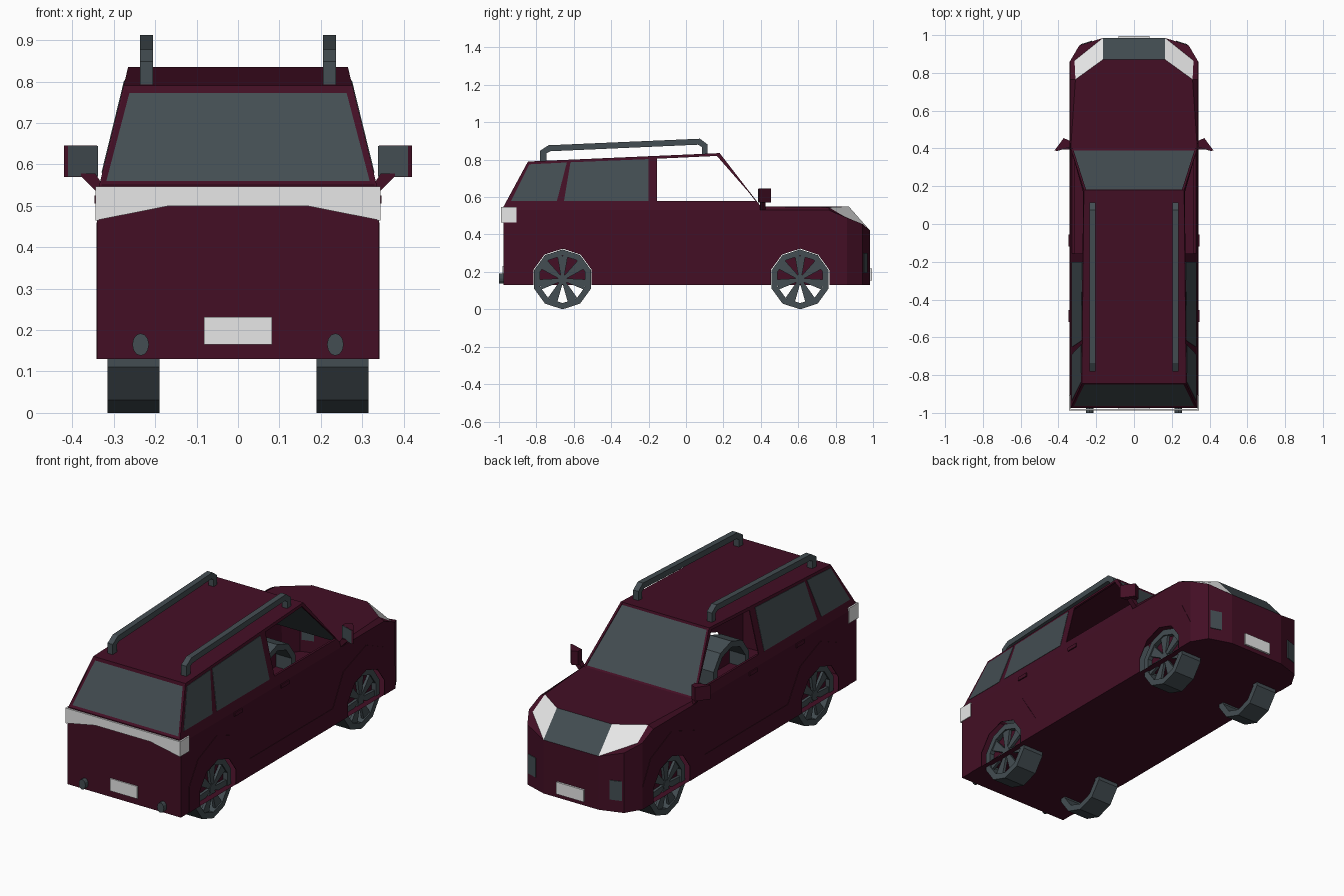
import bpy, bmesh, math
from mathutils import Vector

if "Cube" in bpy.data.objects:
    bpy.data.objects.remove(bpy.data.objects["Cube"])


def material(name, rgb):
    m = bpy.data.materials.new(name)
    m.diffuse_color = (*rgb, 1)
    m.use_nodes = True
    m.node_tree.nodes["Principled BSDF"].inputs["Base Color"].default_value = m.diffuse_color
    return m


MAROON = material("maroon paint", (0.056, 0.0046, 0.018))
GREY = material("dark slate", (0.056, 0.074, 0.084))
WHITE = material("white", (0.8, 0.8, 0.8))


def finish(name, bm, mats, mirror=False):
    bmesh.ops.recalc_face_normals(bm, faces=bm.faces)
    me = bpy.data.meshes.new(name)
    bm.to_mesh(me)
    bm.free()
    for m in mats:
        me.materials.append(m)
    ob = bpy.data.objects.new(name, me)
    bpy.context.collection.objects.link(ob)
    if mirror:
        ob.modifiers.new("mirror", 'MIRROR').merge_threshold = 0.0005
    return ob


def add_prism(bm, pts, off):
    a = [bm.verts.new(p) for p in pts]
    b = [bm.verts.new(Vector(p) + Vector(off)) for p in pts]
    n = len(a)
    bm.faces.new(a)
    bm.faces.new(b[::-1])
    for i in range(n):
        bm.faces.new((a[i], b[i], b[(i + 1) % n], a[(i + 1) % n]))


def prism(name, pts, off, mat, mirror=True):
    bm = bmesh.new()
    add_prism(bm, pts, off)
    return finish(name, bm, [mat], mirror)


def box(name, lo, hi, mat, mirror=True):
    pts = [(lo[0], lo[1], lo[2]), (hi[0], lo[1], lo[2]),
           (hi[0], hi[1], lo[2]), (lo[0], hi[1], lo[2])]
    return prism(name, pts, (0, 0, hi[2] - lo[2]), mat, mirror)


REAR_Y, FRONT_Y, FLOOR, R = -0.66, 0.61, 0.13, 0.16


def arch(cy, r=0.164):
    """Wheel opening points from back to front, starting and ending on the floor line."""
    w = r * math.cos(math.radians(18))
    pts = [(cy + r * math.cos(math.radians(a)), R + r * math.sin(math.radians(a)))
           for a in (162, 126, 90, 54, 18)]
    return [(cy - w, FLOOR)] + pts + [(cy + w, FLOOR)]


# Lower body: open shell, half built and mirrored
V = {
    'b0': (0, .985, .13), 'b1': (.165, .985, .13), 'b2': (.29, .945, .13), 'b3': (.34, .86, .13),
    't0': (0, .985, .42), 't1': (.165, .985, .42), 't2': (.29, .945, .455), 't3': (.34, .86, .49),
    'k': (.315, .865, .485), 's': (.34, .765, .53), 'sc': (.34, .40, .53), 's2': (.34, -.975, .53),
    'h0': (0, .87, .55), 'h1': (.165, .87, .55), 'h2': (.31, .765, .545),
    'c0': (0, .40, .55), 'c1': (.335, .40, .55), 'r0': (0, -.975, .55), 'r1': (.335, -.975, .55),
    'q0': (0, -.975, .13), 'q1': (.34, -.975, .13),
}
bm = bmesh.new()
v = {k: bm.verts.new(p) for k, p in V.items()}
panels = ["b0 b1 t1 t0", "b1 b2 t2 t1", "b2 b3 t3 t2", "t1 t2 t3 k", "k t3 s h2",
          "h0 h1 h2 c1 c0", "s h2 c1 sc", "sc c1 r1 s2", "q0 q1 s2 r1 r0", "b0 b1 b2 b3 q1 q0"]
for f in panels:
    bm.faces.new([v[k] for k in f.split()])
bm.faces.new([v[k] for k in "h0 h1 t1 t0".split()]).material_index = 1
bm.faces.new([v[k] for k in "h1 t1 k h2".split()]).material_index = 2
# Side wall with wheel openings
openings = [bm.verts.new((.34, y, z)) for y, z in arch(REAR_Y) + arch(FRONT_Y)]
bm.faces.new([v['q1']] + openings + [v[k] for k in "b3 t3 s sc s2".split()])
finish("body_shell", bm, [MAROON, GREY, WHITE], True)

# Raised sill and arch cladding
clad = [(.86, .13), (.86, .25), (.79, .38), (.61, .46), (.415, .39), (.325, .225),
        (-.385, .225), (-.49, .39), (-.665, .46), (-.83, .39), (-.905, .27), (-.905, .13)]
prism("arch_cladding", [(.339, y, z) for y, z in arch(REAR_Y) + arch(FRONT_Y) + clad],
      (.003, 0, 0), MAROON)

# Wheel wells behind the spokes
for label, cy in (("rear", REAR_Y), ("front", FRONT_Y)):
    prism(label + "_wheel_well", [(.285, y, z) for y, z in arch(cy, .15)], (.004, 0, 0), MAROON)


# Cabin sides follow one leaning plane
def lean(y, z, d=0.0):
    return (.335 - (z - .55) * .245 + d, y, z)


def side(name, pts, d, thick, mat):
    prism(name, [lean(y, z, d) for y, z in pts], (-thick, 0, 0), mat)


side("rear_side_panel", [(-.975, .55), (-.155, .55), (-.155, .82), (-.845, .79)], 0, .005, MAROON)
side("door_sill", [(-.155, .55), (.40, .55), (.375, .58), (-.155, .58)], 0, .012, MAROON)
side("roof_edge", [(-.155, .805), (.165, .82), (.18, .835), (-.155, .82)], 0, .012, MAROON)
side("windscreen_pillar", [(.375, .58), (.40, .55), (.18, .835), (.165, .82)], 0, .012, MAROON)
side("rear_quarter_window", [(-.935, .58), (-.69, .58), (-.637, .785), (-.838, .775)],
     .002, .009, GREY)
side("rear_door_window", [(-.652, .58), (-.2, .58), (-.2, .803), (-.618, .786)],
     .002, .009, GREY)

# Roof
prism("roof", [(.265, .18, .835), (-.265, .18, .835), (-.276, -.845, .79), (.276, -.845, .79)],
      (0, 0, -.01), MAROON, False)


# Windscreen and rear window: quads with an inset pane
def framed(name, y0, z0, y1, z1, x1, border):
    bm = bmesh.new()
    f = bm.faces.new([bm.verts.new(p) for p in
                      ((-.335, y0, z0), (.335, y0, z0), (x1, y1, z1), (-x1, y1, z1))])
    if f.normal.z < 0 or (f.normal_update() or f.normal.z < 0):
        f.normal_flip()
    bmesh.ops.inset_individual(bm, faces=[f], thickness=border, depth=-.005)
    f.material_index = 1
    finish(name, bm, [MAROON, GREY])


framed("windscreen", .40, .55, .18, .835, .265, .016)
framed("rear_window", -.975, .55, -.845, .79, .276, .022)

# Roof rails
rail = [(-.78, .79), (-.78, .848), (-.735, .877), (.075, .912), (.115, .882), (.115, .825),
        (.085, .825), (.085, .868), (.065, .88), (-.725, .845), (-.745, .835), (-.745, .79)]
prism("roof_rail", [(.205, y, z) for y, z in rail], (.031, 0, 0), GREY)

# Door mirrors
prism("mirror_housing", [(.34, .41, .57), (.34, .44, .57), (.372, .455, .57), (.42, .39, .57),
                         (.41, .387, .57)], (0, 0, .075), MAROON)
prism("mirror_glass", [(.338, .408, .571), (.41, .385, .571), (.411, .388, .571),
                       (.339, .411, .571)], (0, 0, .073), GREY)
prism("mirror_arm", [(.333, .395, .525), (.333, .395, .56), (.345, .395, .578),
                     (.385, .395, .578)], (0, .03, 0), MAROON)

# Rear light band wrapping round the tail
prism("rear_light_band", [(-.342, -.988, .465), (-.165, -.988, .50), (.165, -.988, .50),
                          (.342, -.988, .465), (.342, -.988, .547), (-.342, -.988, .547)],
      (0, .009, 0), WHITE, False)
box("rear_light_side", (.335, -.988, .465), (.344, -.905, .547), WHITE)

# Number plates, fog lamps, exhaust tips, door handles
box("rear_plate", (-.082, -.981, .165), (.082, -.973, .232), WHITE, False)
box("front_plate", (-.082, .98, .153), (.082, .995, .218), WHITE, False)
along, out = Vector((.125, -.04, 0)), Vector((.04, .125, 0)).normalized()
fog0 = Vector((.165, .985, .195)) + along * .45 - out * .004
fog1 = Vector((.165, .985, .195)) + along * .93 - out * .004
up = Vector((0, 0, .105))
prism("fog_lamp", [fog0, fog1, fog1 + up, fog0 + up], out * .008, GREY)
prism("exhaust_tip", [(.235 + .02 * math.cos(i * math.pi / 6), -1.0,
                       .165 + .027 * math.sin(i * math.pi / 6)) for i in range(12)],
      (0, .03, 0), GREY)
for label, y in (("rear", -.52), ("front", -.12)):
    box(label + "_door_handle", (.335, y, .505), (.346, y + .065, .525), MAROON)


# Wheels: ten-sided hollow tyre, seven spokes and a hub
def wheel(name, cy):
    bm = bmesh.new()

    def at(x, r, a):
        return (x, cy + r * math.cos(a), R + r * math.sin(a))
    rings = []
    for x, r in ((.19, R), (.315, R), (.315, .127), (.19, .127)):
        rings.append([bm.verts.new(at(x, r, math.pi / 2 + i * math.pi / 5)) for i in range(10)])
    for j in range(4):
        a, b = rings[j], rings[(j + 1) % 4]
        for i in range(10):
            bm.faces.new((a[i], a[(i + 1) % 10], b[(i + 1) % 10], b[i]))
    for i in range(7):
        t = math.pi / 2 + i * math.tau / 7
        pts = [at(.293, r, t + da) for r, da in ((.015, -.6), (.127, -.22), (.127, .22), (.015, .6))]
        add_prism(bm, pts, (.015, 0, 0))
    add_prism(bm, [at(.29, .026, i * math.tau / 10) for i in range(10)], (.021, 0, 0))
    finish(name, bm, [GREY], True)


wheel("rear_wheels", REAR_Y)
wheel("front_wheels", FRONT_Y)
